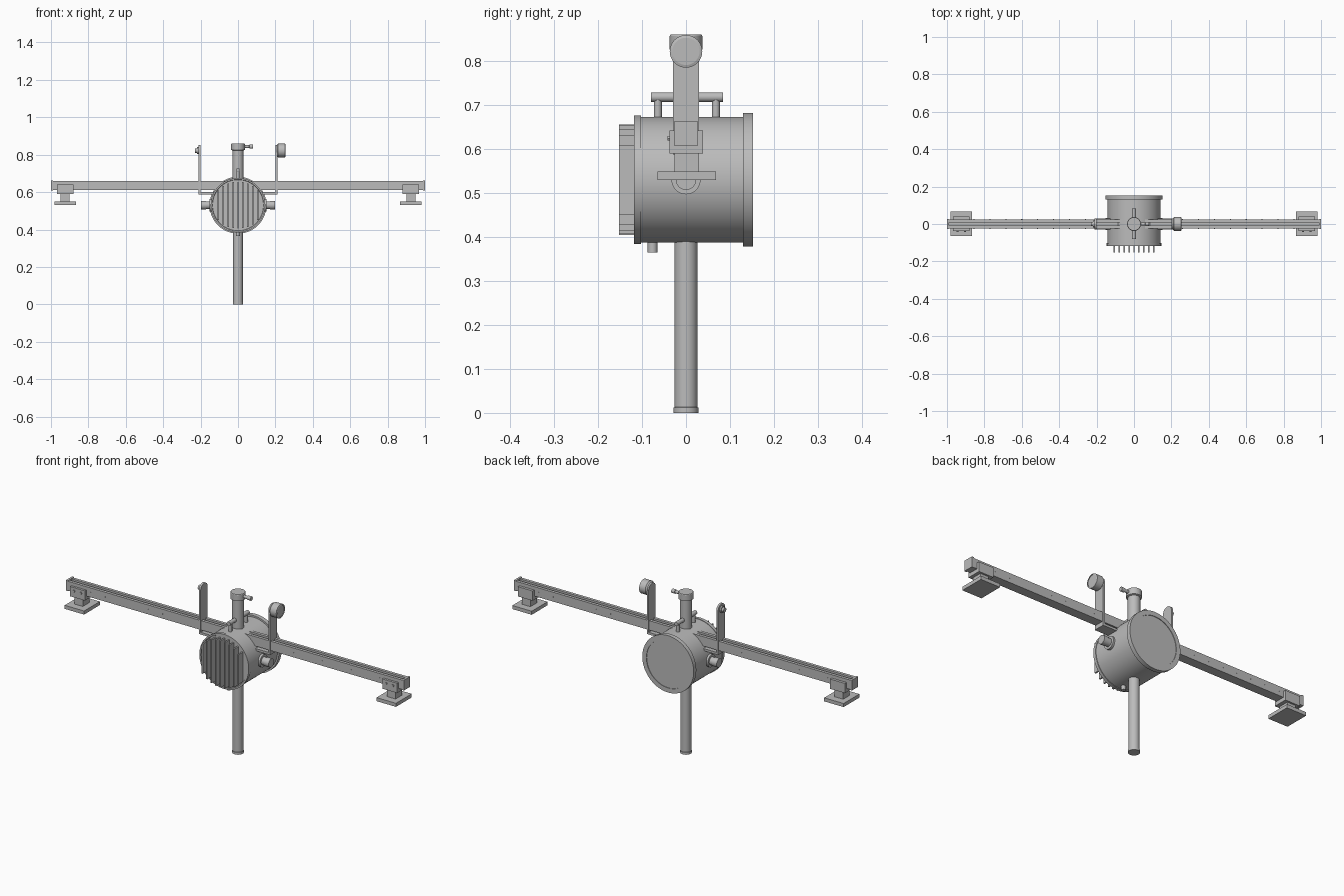
import bpy, bmesh, math
from mathutils import Matrix, Vector

cube = bpy.data.objects.get("Cube")
if cube:
    bpy.data.objects.remove(cube, do_unlink=True)

grey = bpy.data.materials.new("plain grey")
grey.use_nodes = True
grey.diffuse_color = (0.5, 0.5, 0.5, 1)
grey.node_tree.nodes["Principled BSDF"].inputs["Base Color"].default_value = (0.5, 0.5, 0.5, 1)

ROT = {
    "x": Matrix.Rotation(math.pi / 2, 4, "Y"),
    "y": Matrix.Rotation(-math.pi / 2, 4, "X"),
    "z": Matrix.Identity(4),
}


def finish(name, bm):
    bmesh.ops.recalc_face_normals(bm, faces=bm.faces[:])
    mesh = bpy.data.meshes.new(name)
    bm.to_mesh(mesh)
    bm.free()
    for p in mesh.polygons:
        p.use_smooth = True
    mesh.set_sharp_from_angle(angle=math.radians(30))
    mesh.materials.append(grey)
    obj = bpy.data.objects.new(name, mesh)
    bpy.context.collection.objects.link(obj)
    return obj


def box(name, x, y, z):
    """Box from three (min, max) ranges."""
    bm = bmesh.new()
    bmesh.ops.create_cube(bm, size=1)
    for v in bm.verts:
        v.co = Vector([(r[0] + r[1]) / 2 + c * (r[1] - r[0]) for r, c in zip((x, y, z), v.co)])
    return finish(name, bm)


def lathe(name, profile, axis="z", at=(0, 0, 0), sides=48):
    """Turned part: profile is (radius, distance along axis), closed at both ends."""
    bm = bmesh.new()
    rings = []
    for r, h in profile:
        rings.append([bm.verts.new((r * math.cos(2 * math.pi * i / sides),
                                    r * math.sin(2 * math.pi * i / sides), h))
                      for i in range(sides)])
    for a, b in zip(rings, rings[1:]):
        for i in range(sides):
            j = (i + 1) % sides
            bm.faces.new((a[i], a[j], b[j], b[i]))
    bm.faces.new(rings[0])
    bm.faces.new(rings[-1])
    bm.transform(Matrix.Translation(at) @ ROT[axis])
    return finish(name, bm)


def rod(name, r, lo, hi, axis="z", at=(0, 0, 0), sides=24):
    return lathe(name, [(r, lo), (r, hi)], axis, at, sides)


def prism(name, outline, x0, x1):
    """Extrude a (y, z) outline along x."""
    bm = bmesh.new()
    face = bm.faces.new([bm.verts.new((x0, y, z)) for y, z in outline])
    new = bmesh.ops.extrude_face_region(bm, geom=[face])["geom"]
    bmesh.ops.translate(bm, vec=(x1 - x0, 0, 0),
                        verts=[g for g in new if isinstance(g, bmesh.types.BMVert)])
    return finish(name, bm)


# Drum with front rim, rear flange and a shallow recessed back cover
MID = 0.53
lathe("drum", [(0.136, -0.114), (0.138, -0.118), (0.146, -0.118), (0.146, -0.102), (0.143, -0.102),
               (0.143, 0.13), (0.152, 0.13), (0.152, 0.152), (0.128, 0.152),
               (0.128, 0.149)], "y", (0, 0, MID), 72)

# Vertical cooling fins on the front, trimmed to a circle
for i in range(-4, 5):
    x = i * 0.0265
    half = math.sqrt(0.137 ** 2 - x ** 2) * 0.915
    box("front_fin", (x - 0.004, x + 0.004), (-0.152, -0.11), (MID - half, MID + half))

# Lower post and upper neck with cap
lathe("lower_post", [(0.028, 0), (0.028, 0.012), (0.026, 0.013), (0.026, 0.4)], at=(0, 0, 0))
lathe("upper_neck", [(0.029, 0.65), (0.029, 0.823), (0.037, 0.826), (0.037, 0.857), (0.035, 0.86)])
lathe("neck_spout", [(0.008, 0.02), (0.008, 0.06), (0.011, 0.061), (0.011, 0.08)],
      "x", (0, 0, 0.843), 20)

# Carrying handle on top and drain stub underneath
rod("handle_bar", 0.011, -0.08, 0.084, "y", (0, 0, 0.718))
for y in (-0.064, 0.068):
    rod("handle_post", 0.009, 0.66, 0.718, at=(0, y, 0))
rod("drain_stub", 0.011, 0.365, 0.4, at=(0, -0.076, 0))

# Long beam with a slot in its top
beam = [(-0.025, 0.61), (0.025, 0.61), (0.025, 0.66), (0.009, 0.66),
        (0.009, 0.645), (-0.009, 0.645), (-0.009, 0.66), (-0.025, 0.66)]
prism("beam", beam, -0.99, 0.99)

for s in (-1, 1):
    def span(a, b):
        return tuple(sorted((s * a, s * b)))

    box("beam_end_cap", span(0.988, 1), (-0.027, 0.027), (0.608, 0.663))

    # Rivets along the beam sides
    for k in range(8):
        for y in (-0.025, 0.025):
            rod("beam_rivet", 0.003, -0.001, 0.001, "y", (s * (0.26 + k * 0.085), y, 0.635), 10)

    # Clamp, neck and foot pad near each beam end
    box("clamp", span(0.88, 0.967), (-0.037, 0.039), (0.59, 0.642))
    for x in (0.903, 0.944):
        rod("clamp_bolt", 0.006, -0.042, -0.03, "y", (s * x, 0, 0.624), 6)
    box("foot_neck", span(0.9, 0.95), (-0.026, 0.029), (0.54, 0.592))
    box("foot_pad", span(0.865, 0.98), (-0.065, 0.068), (0.53, 0.549))

    # Side port with collar
    lo, hi = span(0.1, 0.197)
    side = [(0.033, 0.12), (0.033, 0.152), (0.021, 0.152), (0.021, 0.17), (0.023, 0.17), (0.023, 0.197)]
    lathe("side_port", [(r, s * h) for r, h in side], "x", (0, 0, MID), 32)

    # Upright bracket: round-topped strip with a foot running into the drum
    arc = [(0.03 * math.cos(math.pi * i / 16), 0.822 + 0.03 * math.sin(math.pi * i / 16))
           for i in range(17)]
    prism("bracket_upright", [(-0.03, 0.588), (0.03, 0.588)] + arc, s * 0.2, s * 0.211)
    box("bracket_foot", span(0.1, 0.205), (-0.03, 0.03), (0.588, 0.6))

# Round gauge on the left bracket, small knob on the right one
lathe("gauge", [(0.03, 0.208), (0.037, 0.215), (0.037, 0.252), (0.031, 0.254), (0.031, 0.251)],
      "x", (0, 0, 0.822), 40)
lathe("bracket_knob", [(0.018, -0.205), (0.018, -0.218), (0.012, -0.218), (0.012, -0.23)],
      "x", (0, 0, 0.822), 24)
